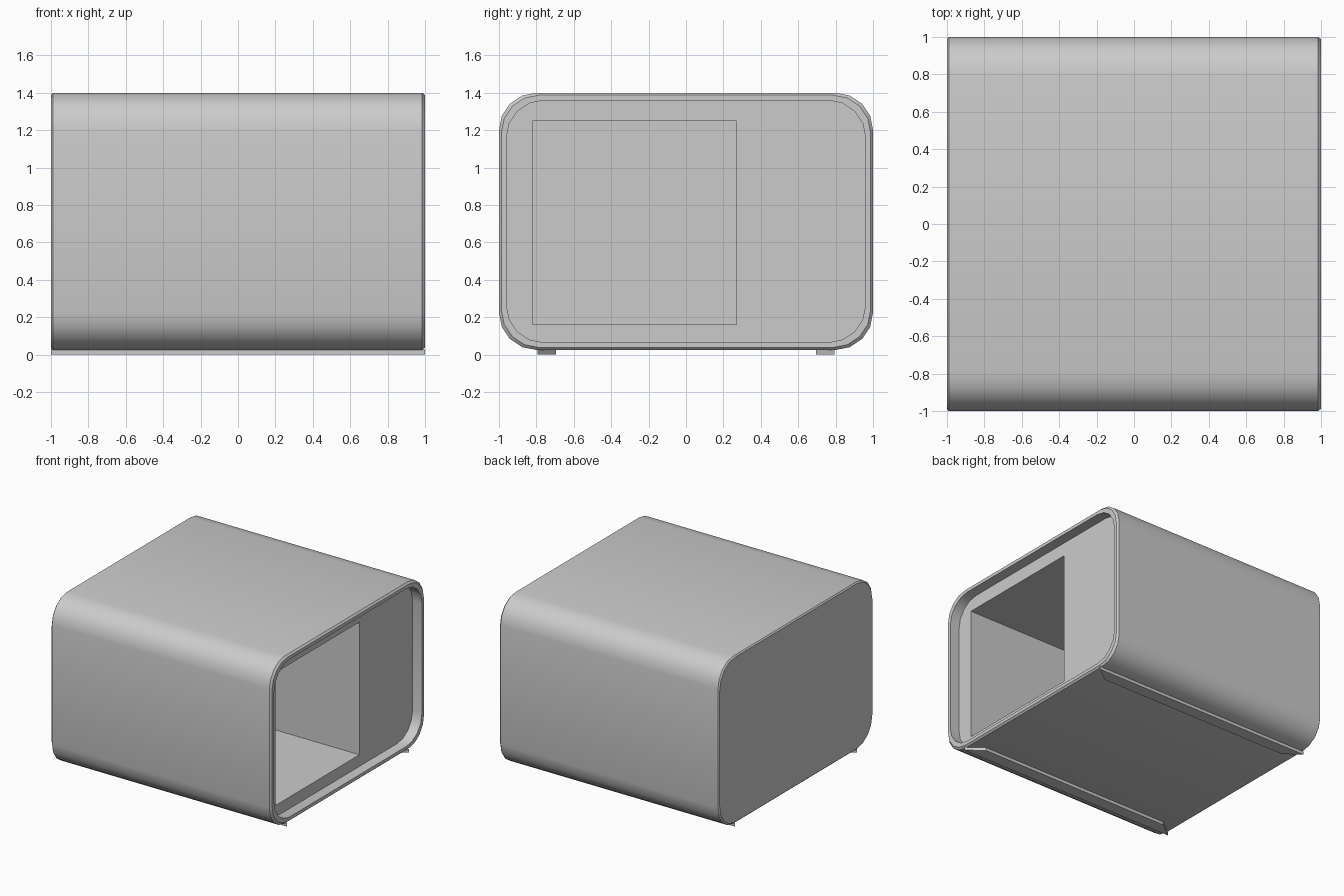
import bpy, bmesh, math

if "Cube" in bpy.data.objects:
    bpy.data.objects.remove(bpy.data.objects["Cube"])


def ring(bm, x, y0, y1, z0, z1, r, seg=4):
    """Rounded rectangle of vertices in the YZ plane at the given x."""
    verts = []
    corners = [(y1 - r, z1 - r, 0), (y0 + r, z1 - r, 90),
               (y0 + r, z0 + r, 180), (y1 - r, z0 + r, 270)]
    for cy, cz, start in corners:
        for i in range(seg + 1):
            a = math.radians(start + 90 * i / seg)
            verts.append(bm.verts.new((x, cy + r * math.cos(a), cz + r * math.sin(a))))
    return verts


def finish(bm, name):
    bmesh.ops.remove_doubles(bm, verts=bm.verts, dist=1e-5)
    bmesh.ops.recalc_face_normals(bm, faces=bm.faces)
    mesh = bpy.data.meshes.new(name)
    bm.to_mesh(mesh)
    bm.free()
    obj = bpy.data.objects.new(name, mesh)
    bpy.context.collection.objects.link(obj)
    return obj


# Body: loft from back cap, over the shell, around the rim, into recess and cavity
BOTTOM, TOP = 0.025, 1.4
bm = bmesh.new()
rings = []
for x, inset in [(-1, 0.01), (-0.99, 0), (0.985, 0), (1, 0.013), (1, 0.04), (0.915, 0.04)]:
    rings.append(ring(bm, x, -1 + inset, 1 - inset, BOTTOM + inset, TOP - inset, 0.2))
for x in (0.915, -0.4):
    rings.append(ring(bm, x, -0.82, 0.27, 0.16, 1.25, 0))
for a, b in zip(rings, rings[1:]):
    for i in range(len(a)):
        j = (i + 1) % len(a)
        bm.faces.new((a[i], a[j], b[j], b[i]))
bm.faces.new(rings[0])
bm.faces.new(rings[-1])
body = finish(bm, "oven_body")
bpy.context.view_layer.objects.active = body
body.select_set(True)
bpy.ops.object.shade_smooth_by_angle(angle=math.radians(30))
body.select_set(False)

# Foot rails: long strips with mitred ends, one under each long side
for side, name in ((-1, "front_foot_rail"), (1, "back_foot_rail")):
    bm = bmesh.new()
    plan = [(-1, 0.795), (1, 0.795), (0.87, 0.695), (-0.87, 0.695)]
    face = bm.faces.new([bm.verts.new((x, side * y, 0)) for x, y in plan])
    top = bmesh.ops.extrude_face_region(bm, geom=[face])["geom"]
    bmesh.ops.translate(bm, vec=(0, 0, BOTTOM + 0.002),
                        verts=[v for v in top if isinstance(v, bmesh.types.BMVert)])
    finish(bm, name)
